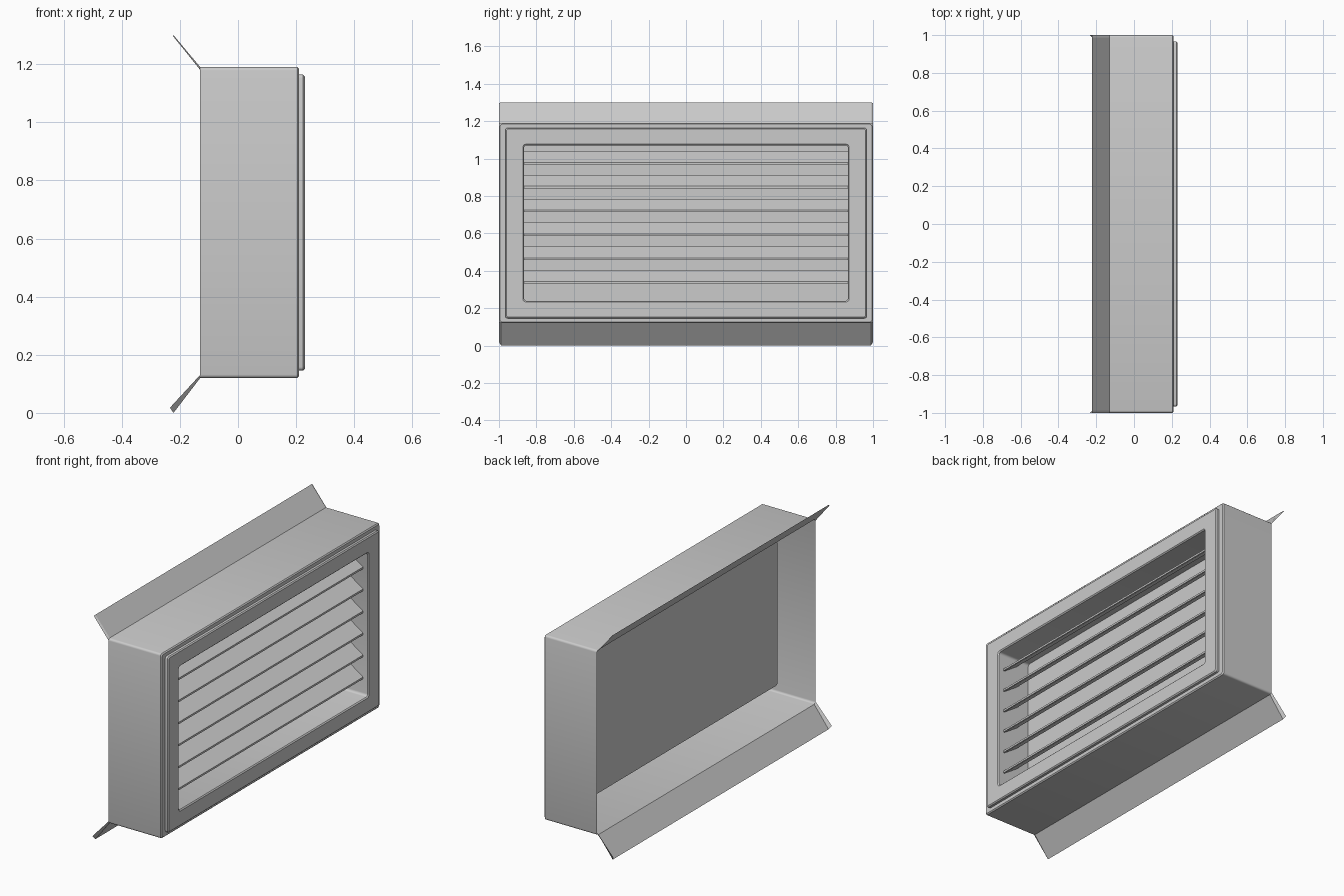
import bpy, bmesh, math

if "Cube" in bpy.data.objects:
    bpy.data.objects.remove(bpy.data.objects["Cube"])

CZ = 0.655  # height of the vent's centre line


def finish(name, bm):
    bmesh.ops.recalc_face_normals(bm, faces=bm.faces)
    me = bpy.data.meshes.new(name)
    bm.to_mesh(me)
    bm.free()
    ob = bpy.data.objects.new(name, me)
    bpy.context.collection.objects.link(ob)
    return ob


def ring(bm, x, hy, hz, r, seg=3):
    """Rounded rectangle of vertices in the plane at x."""
    vs = []
    for k, (sy, sz) in enumerate([(1, 1), (-1, 1), (-1, -1), (1, -1)]):
        for i in range(seg + 1):
            a = math.pi / 2 * (k + i / seg)
            vs.append(bm.verts.new((x, sy * (hy - r) + r * math.cos(a),
                                    CZ + sz * (hz - r) + r * math.sin(a))))
    return vs


# housing: sleeve open at the back, stepped front frame, recess with back panel
bm = bmesh.new()
sections = [(-0.13, 1.0, 0.535, 0.012), (0.204, 1.0, 0.535, 0.012),
            (0.21, 0.994, 0.529, 0.012), (0.21, 0.966, 0.509, 0.012),
            (0.224, 0.966, 0.509, 0.012), (0.23, 0.96, 0.503, 0.012),
            (0.23, 0.872, 0.422, 0.016), (0.224, 0.866, 0.416, 0.014),
            (0.02, 0.866, 0.416, 0.014)]
rings = [ring(bm, *s) for s in sections]
for a, b in zip(rings, rings[1:]):
    for i in range(len(a)):
        j = (i + 1) % len(a)
        bm.faces.new((a[i], a[j], b[j], b[i]))
bm.faces.new(rings[-1])
housing = finish("vent_housing", bm)


# flared flaps along the back edges, with small turned ends
def flap(name, root, tip, end_root, end_tip):
    bm = bmesh.new()
    cols = []
    for y, a, b in [(-1, end_root, end_tip), (-0.988, root, tip),
                    (0.988, root, tip), (1, end_root, end_tip)]:
        cols.append([bm.verts.new((p[0], y, p[1])) for p in (a, b)])
    for c, d in zip(cols, cols[1:]):
        bm.faces.new((c[0], d[0], d[1], c[1]))
    return finish(name, bm)


flap("top_flap", (-0.13, 1.19), (-0.222, 1.30), (-0.13, 1.18), (-0.224, 1.297))
flap("bottom_flap", (-0.13, 0.12), (-0.222, 0.0), (-0.13, 0.131), (-0.234, 0.018))

# sloping louvre slats: low at the front, high at the back
profile = [(0.195, 0.0), (0.195, -0.011), (0.187, -0.011),
           (0.10, 0.049), (0.10, 0.060), (0.108, 0.060)]
for n in range(6):
    z = 0.342 + 0.1275 * n
    bm = bmesh.new()
    ends = [[bm.verts.new((x, y, z + dz)) for x, dz in profile] for y in (-0.866, 0.866)]
    for i in range(len(profile)):
        j = (i + 1) % len(profile)
        bm.faces.new((ends[0][i], ends[0][j], ends[1][j], ends[1][i]))
    for e in ends:
        bm.faces.new(e)
    finish(f"louvre_slat_{n + 1}", bm)

# smooth only the tiny rounded corners
bpy.context.view_layer.objects.active = housing
housing.select_set(True)
bpy.ops.object.shade_smooth_by_angle(angle=math.radians(35))
